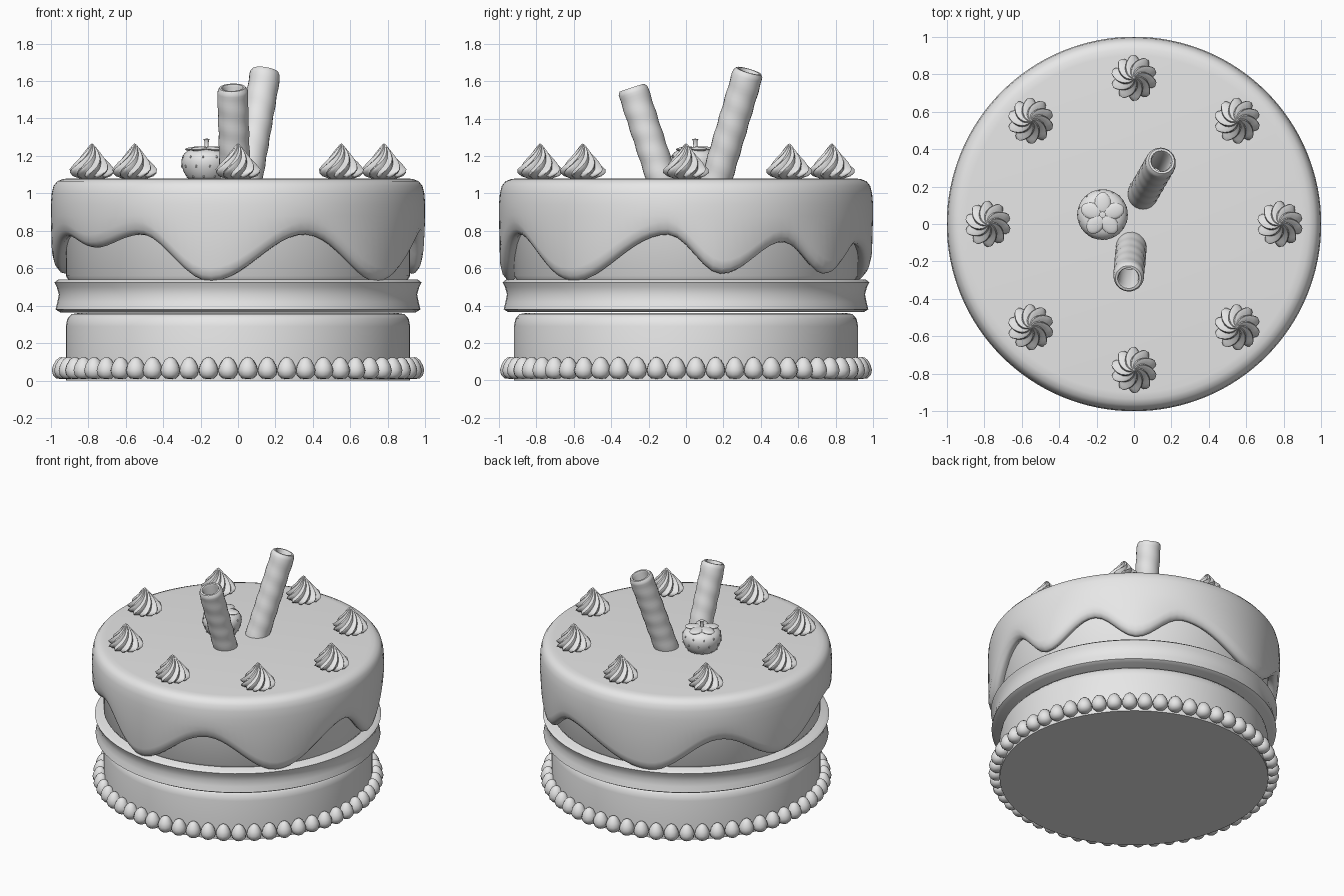
import bpy, bmesh, math
from math import sin, cos, pi, radians
from mathutils import Matrix, Vector

cube = bpy.data.objects.get("Cube")
if cube:
    bpy.data.objects.remove(cube, do_unlink=True)

grey = bpy.data.materials.new("plain_grey")
grey.use_nodes = True
grey.diffuse_color = (0.8, 0.8, 0.8, 1)
grey.node_tree.nodes["Principled BSDF"].inputs["Base Color"].default_value = (0.8, 0.8, 0.8, 1)

TOP = 1.08


def plain(r, z, a):
    return r, z, a


def lathe(name, rows, segs=64, shape=plain, places=None, angle=40):
    """Turn (radius, height) rows around z, warp them with shape, copy to each place."""
    bm = bmesh.new()
    for place in places or [Matrix()]:
        rings = []
        for r0, z0 in rows:
            ring = []
            for i in range(segs if r0 > 0 else 1):
                r, z, a = shape(r0, z0, 2 * pi * i / segs)
                ring.append(bm.verts.new(place @ Vector((r * cos(a), r * sin(a), z))))
            rings.append(ring)
        for low, high in zip(rings, rings[1:]):
            for i in range(segs):
                j = (i + 1) % segs
                quad = [low[i % len(low)], low[j % len(low)],
                        high[j % len(high)], high[i % len(high)]]
                bm.faces.new(list(dict.fromkeys(quad)))
    bmesh.ops.recalc_face_normals(bm, faces=bm.faces)
    mesh = bpy.data.meshes.new(name)
    bm.to_mesh(mesh)
    bm.free()
    mesh.materials.append(grey)
    obj = bpy.data.objects.new(name, mesh)
    bpy.context.collection.objects.link(obj)
    bpy.ops.object.select_all(action='DESELECT')
    obj.select_set(True)
    bpy.context.view_layer.objects.active = obj
    bpy.ops.object.shade_smooth_by_angle(angle=radians(angle))
    return obj


def ball(r, h, n=8):
    """Rows of an ellipsoid."""
    return [(r * sin(pi * k / n) if 0 < k < n else 0, -h * cos(pi * k / n)) for k in range(n + 1)]


# Cake layers and the filling between them
lathe("lower_sponge", [(0, 0), (.92, 0), (.92, .29), (.912, .33), (.89, .355), (.86, .36), (0, .36)])
lathe("filling", [(0, .365), (.95, .365), (.975, .38), (.965, .42), (.957, .46),
                  (.968, .5), (.98, .525), (.96, .54), (0, .54)])
lathe("upper_sponge", [(0, .53), (.9, .53), (.92, .56), (.92, 1), (0, 1)])

# Icing with dripping lower edge: (angle, edge height) of each drip and gap
DRIPS = [(-6, .78), (11.5, .57), (33, .74), (51, .57), (70, .73), (110, .53), (139, .76),
         (166, .57), (200, .77), (217, .71), (237, .78), (261, .53), (292, .78),
         (321, .53), (354, .78)]


def drip_edge(a):
    d = math.degrees(a)
    if d > 354:
        d -= 360
    for (a0, z0), (a1, z1) in zip(DRIPS, DRIPS[1:]):
        if a0 <= d <= a1:
            t = (1 - cos(pi * (d - a0) / (a1 - a0))) / 2
            return z0 + (z1 - z0) * t


def icing_shape(r, z, a):
    # rows below zero height follow the drip edge, the others stay level
    if z < 0.5:
        z += drip_edge(a)
    return r, z, a


lathe("icing", [(0, TOP), (.9, TOP), (.935, 1.077), (.965, 1.065), (.985, 1.04), (.995, 1),
                (1, .94), (1, .88), (.995, .07), (.985, .03), (.965, .005), (.945, 0), (.915, .02)],
      128, icing_shape, angle=60)

# Ring of piped beads at the base
BEADS = 56
lathe("base_beads", [(0, .008), (.03, .012), (.047, .03), (.053, .055), (.046, .082),
                     (.03, .11), (.014, .122), (0, .125)], 12,
      places=[Matrix.Rotation(2 * pi * (i + .5) / BEADS, 4, 'Z') @ Matrix.Translation((.943, 0, 0))
              for i in range(BEADS)], angle=60)


# Piped cream swirls
def swirl_shape(r, z, a):
    ridge = 1 + .13 * cos(10 * a)
    return r * ridge, z, a + 9 * z


lathe("cream_swirls", [(0, 0), (.06, 0), (.09, .012), (.108, .03), (.108, .048), (.095, .065),
                       (.08, .085), (.064, .105), (.048, .125), (.034, .145), (.02, .165),
                       (.009, .18), (0, .187)], 60, swirl_shape,
      [Matrix.Translation((.78 * cos(k * pi / 4), .78 * sin(k * pi / 4), TOP)) for k in range(8)])


# Hollow rolled wafers leaning apart
def wafer_shape(r, z, a):
    return r * (1 + .02 * sin(a + z * 55)), z, a


def wafer(name, foot, tip):
    foot, tip = Vector(foot), Vector(tip)
    axis = tip - foot
    n = axis.length
    body = [(.082, -.06 + (n + .03) * k / 30) for k in range(31)]
    rim = [(.08, n - .015), (.07, n), (.058, n), (.052, n - .015), (.052, n - .3), (0, n - .3)]
    turn = axis.to_track_quat('Z', 'Y').to_matrix().to_4x4()
    lathe(name, [(0, -.06)] + body + rim, 24, wafer_shape, [Matrix.Translation(foot) @ turn])


wafer("tall_wafer", (.05, .165, TOP), (.148, .335, 1.655))
wafer("short_wafer", (-.015, -.13, TOP), (-.03, -.288, 1.565))

# Strawberry with seeds, leaves and stem
berry = Matrix.Translation((-.168, .05, TOP))
BERRY = [(0, -.01), (.09, -.01), (.107, .01), (.122, .035), (.132, .065), (.135, .09),
         (.13, .115), (.118, .135), (.095, .15), (.06, .157), (0, .155)]
lathe("strawberry", BERRY, 32, places=[berry], angle=60)
seeds = []
for row, (r, z) in enumerate(BERRY[2:8:2]):
    for i in range(11):
        turn = Matrix.Rotation(2 * pi * (i + row / 2) / 11, 4, 'Z')
        seeds.append(berry @ turn @ Matrix.Translation((r, 0, z)))
lathe("strawberry_seeds", ball(.005, .008, 4), 6, places=seeds)
leaves = [berry @ Matrix.Rotation(2 * pi * i / 5 + .3, 4, 'Z') @ Matrix.Translation((.062, 0, .158))
          @ Matrix.Rotation(radians(4), 4, 'Y') @ Matrix.Diagonal((1, .74, 1, 1)) for i in range(5)]
lathe("strawberry_leaves", ball(.058, .012), 20, places=leaves)
lathe("strawberry_stem", [(0, .15), (.016, .15), (.011, .175), (.012, .2), (.017, .21), (0, .213)],
      12, places=[berry])
